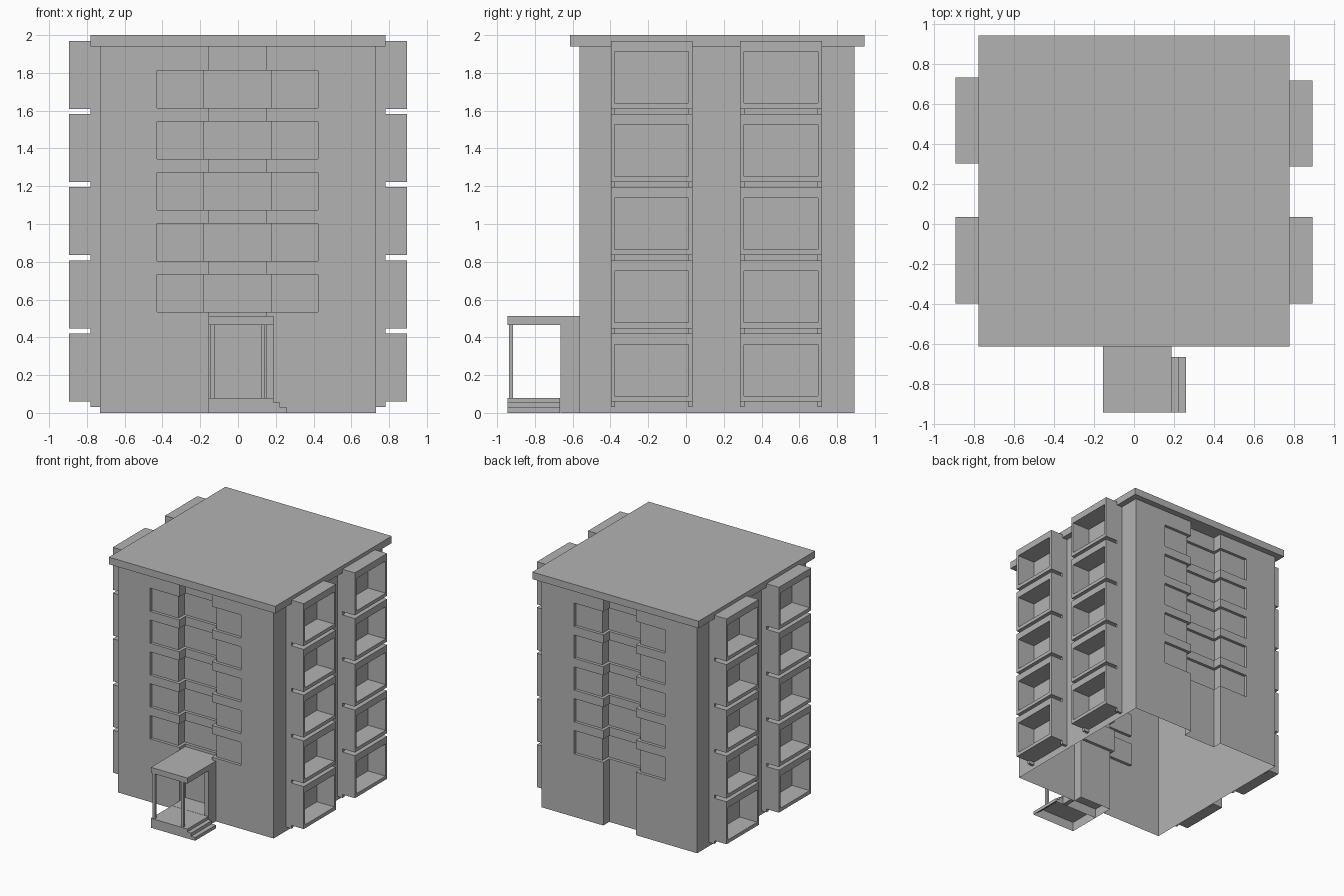
import bpy, bmesh

if "Cube" in bpy.data.objects:
    bpy.data.objects.remove(bpy.data.objects["Cube"])

grey = bpy.data.materials.new("dark_grey")
grey.diffuse_color = (0.45, 0.45, 0.45, 1)
grey.use_nodes = True
grey.node_tree.nodes["Principled BSDF"].inputs["Base Color"].default_value = grey.diffuse_color


def add_box(bm, x0, x1, y0, y1, z0, z1, bottom=True):
    v = [bm.verts.new((x, y, z)) for z in (z0, z1) for x, y in
         ((x0, y0), (x1, y0), (x1, y1), (x0, y1))]
    if bottom:
        bm.faces.new(v[3::-1])
    bm.faces.new(v[4:])
    for i in range(4):
        j = (i + 1) % 4
        bm.faces.new((v[i], v[j], v[4 + j], v[4 + i]))


def finish(name, bm):
    me = bpy.data.meshes.new(name)
    bm.to_mesh(me)
    bm.free()
    me.materials.append(grey)
    ob = bpy.data.objects.new(name, me)
    bpy.context.collection.objects.link(ob)
    return ob


def boxes(name, *dims):
    bm = bmesh.new()
    for d in dims:
        add_box(bm, *d)
    return finish(name, bm)


def prism(name, profile, axis, a, b, open_bottom=False):
    """Extrude a counter-clockwise profile along y or z."""
    bm = bmesh.new()
    place = (lambda p, t: (p[0], t, p[1])) if axis == "y" else (lambda p, t: (p[0], p[1], t))
    lo = [bm.verts.new(place(p, a)) for p in profile]
    hi = [bm.verts.new(place(p, b)) for p in profile]
    bm.faces.new(lo)
    bm.faces.new(hi)
    for i in range(len(profile)):
        j = (i + 1) % len(profile)
        bm.faces.new((lo[i], lo[j], hi[j], hi[i]))
    bmesh.ops.recalc_face_normals(bm, faces=bm.faces)
    if open_bottom:
        low = [f for f in bm.faces if all(v.co.z < 1e-4 for v in f.verts)]
        bmesh.ops.delete(bm, geom=low, context="FACES")
    return finish(name, bm)


FRONT, BACK, HALF, TOP = -0.565, 0.893, 0.73, 1.94
GROOVE, INSET = 0.08, 0.025
GX0, GX1 = -0.155, 0.15

# Walls: block with vertical grooves and window bands that follow the grooves
walls = boxes("walls", (-HALF, HALF, FRONT, BACK, 0, TOP))


def cut(target, *dims):
    cutter = boxes("cutter", *dims)
    cutter.hide_render = True
    mod = target.modifiers.new("cut", "BOOLEAN")
    mod.operation = "DIFFERENCE"
    mod.solver = "EXACT"
    mod.object = cutter
    bpy.context.view_layer.objects.active = target
    bpy.ops.object.modifier_apply(modifier=mod.name)
    bpy.data.objects.remove(cutter)


def both_sides(x0, x1, depth, z0, z1):
    return [(x0, x1, FRONT - 0.2, FRONT + depth, z0, z1),
            (x0, x1, BACK - depth, BACK + 0.2, z0, z1)]


cut(walls, *both_sides(GX0, GX1, GROOVE, -0.1, 2.1))
wide, deep = [], []
for i in range(5):
    z = 0.535 + 0.27 * i
    wide += both_sides(-0.428, 0.423, INSET, z, z + 0.197)
    deep += both_sides(GX0 - INSET, GX1 + INSET, GROOVE + INSET, z, z + 0.197)
cut(walls, *wide)
cut(walls, *deep)

# The walls are an open shell below
bm = bmesh.new()
bm.from_mesh(walls.data)
caps = [f for f in bm.faces if all(v.co.z < 0.001 for v in f.verts)
        or all(v.co.z > TOP - 0.001 for v in f.verts)]
bmesh.ops.delete(bm, geom=caps, context="FACES")
bm.to_mesh(walls.data)
bm.free()

# Roof slab
boxes("roof", (-0.78, 0.78, -0.615, 0.945, TOP, 2.0))


# Balconies: hollow frames with small brackets underneath
OUT = 0.895


def balcony(name, side, y0, z0):
    y1, z1 = y0 + 0.432, z0 + 0.36
    outer = [(y0, z0), (y1, z0), (y1, z1), (y0, z1)]
    inner = [(y0 + 0.02, z0 + 0.03), (y1 - 0.02, z0 + 0.03),
             (y1 - 0.02, z1 - 0.057), (y0 + 0.02, z1 - 0.057)]
    bm = bmesh.new()
    loops = [[bm.verts.new((side * x, y, z)) for y, z in pts]
             for x, pts in ((HALF, outer), (OUT, outer), (OUT, inner), (HALF, inner))]
    for a, b in zip(loops, loops[1:]):
        for i in range(4):
            j = (i + 1) % 4
            quad = (a[i], a[j], b[j], b[i])
            bm.faces.new(quad if side > 0 else quad[::-1])
    bm.normal_update()
    rim = next(f for f in bm.faces if all(abs(abs(v.co.x) - OUT) < 1e-4 for v in f.verts))
    if rim.normal.x * side < 0:
        bmesh.ops.reverse_faces(bm, faces=bm.faces)
    for y in (y0, y1 - 0.022):
        xs = sorted((side * HALF, side * 0.78))
        add_box(bm, *xs, y, y + 0.022, z0 - 0.028, z0)
    finish(name, bm)


for side, word, columns in ((1, "right", (-0.398, 0.287)), (-1, "left", (-0.398, 0.303))):
    for c, y in enumerate(columns):
        for k in range(5):
            balcony(f"balcony_{word}_{c}_{k}", side, y, 0.06 + 0.3875 * k)

# Entrance porch
back, PX, PY = FRONT + GROOVE, 0.187, -0.945
prism("porch_canopy", [(GX0, PY), (PX, PY), (PX, FRONT), (GX1, FRONT), (GX1, back), (GX0, back)],
      "z", 0.465, 0.512)
boxes("porch_side_wall", (GX1, PX, -0.665, FRONT, 0, 0.465))
boxes("porch_posts", *[(x, x + 0.022, -0.937, -0.915, 0.08, 0.465) for x in (-0.145, 0.122)])
prism("porch_platform", [(GX0, -0.665), (GX1, -0.665), (GX1, back), (GX0, back)],
      "z", 0, 0.08, open_bottom=True)
prism("porch_steps", [(GX0, 0), (0.26, 0), (0.26, 0.028), (0.222, 0.028), (0.222, 0.055),
                      (PX, 0.055), (PX, 0.08), (GX0, 0.08)],
      "y", PY, -0.667, open_bottom=True)
